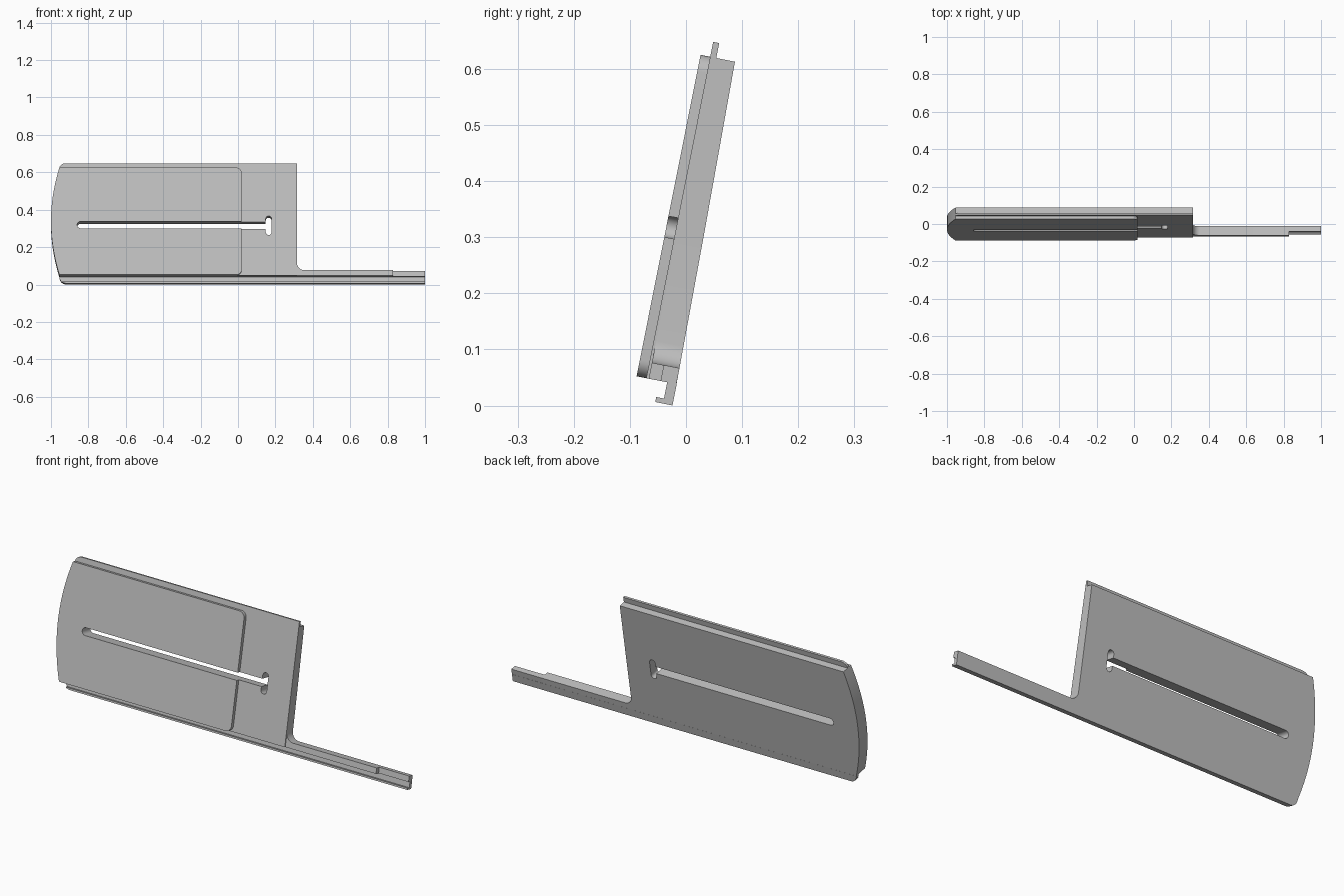
import bpy, bmesh, math
from mathutils import Matrix

if "Cube" in bpy.data.objects:
    bpy.data.objects.remove(bpy.data.objects["Cube"])

TILT = math.radians(11.25)
BOTTOM, TOP, MID = 0.034, 0.618, 0.306      # heights measured along the leaning plate
# maps (x, height along plate, depth towards back) to the leaning plate
s, c = math.sin(TILT), math.cos(TILT)
LEAN = Matrix(((1, 0, 0, 0), (0, s, c, 0), (0, c, -s, 0), (0, 0, 0, 1)))

grey = bpy.data.materials.new("light grey")
grey.use_nodes = True
grey.diffuse_color = (0.52, 0.52, 0.52, 1)
grey.node_tree.nodes["Principled BSDF"].inputs["Base Color"].default_value = (0.52, 0.52, 0.52, 1)


def back_depth(v):
    """The back is slightly wedge shaped, with a crease at mid height."""
    if v < MID:
        return -0.0235 - 0.0045 * v / MID
    return -0.028 - 0.006 * (v - MID) / (TOP - MID)


def arc(cx, cy, rx, ry, a0, a1, n=8):
    angles = [math.radians(a0 + (a1 - a0) * i / n) for i in range(n + 1)]
    return [(cx + rx * math.cos(a), cy + ry * math.sin(a)) for a in angles]


def bowed_end(n=20):
    """Curved left end, from top to bottom."""
    mid, half = (TOP + BOTTOM) / 2, (TOP - BOTTOM) / 2
    return [(-1 + 0.045 * t * t, mid + half * t) for t in (1 - 2 * i / n for i in range(n + 1))]


def slab(name, outline, front, back=None, cutter=None):
    """Extrude an outline from front depth to back depth (None = wedge back)."""
    bm = bmesh.new()
    face = bm.faces.new([bm.verts.new((u, v, front)) for u, v in outline])
    ext = bmesh.ops.extrude_face_region(bm, geom=[face])
    rear = [g for g in ext["geom"] if isinstance(g, bmesh.types.BMVert)]
    for v in rear:
        v.co.z = 0.0 if back is None else back
    if back is None:
        bmesh.ops.bisect_plane(bm, geom=bm.verts[:] + bm.edges[:] + bm.faces[:],
                               plane_co=(0, MID, 0), plane_no=(0, 1, 0))
        for v in bm.verts:
            if v.co.z > -0.01:
                v.co.z = back_depth(v.co.y)
    bm.transform(LEAN)
    bmesh.ops.recalc_face_normals(bm, faces=bm.faces)
    mesh = bpy.data.meshes.new(name)
    bm.to_mesh(mesh)
    bm.free()
    mesh.materials.append(grey)
    ob = bpy.data.objects.new(name, mesh)
    bpy.context.collection.objects.link(ob)
    bpy.ops.object.select_all(action="DESELECT")
    ob.select_set(True)
    bpy.context.view_layer.objects.active = ob
    if cutter:
        mod = ob.modifiers.new("slot", "BOOLEAN")
        mod.operation, mod.solver, mod.object = "DIFFERENCE", "EXACT", cutter
        bpy.ops.object.modifier_apply(modifier=mod.name)
    bpy.ops.object.shade_smooth_by_angle(angle=math.radians(25))
    return ob


# Slot cutter: long slot with a rounded left end and a crossbar at the right
r, bar = 0.019, 0.016
slot = (arc(-0.86 + r, MID, r, r, 90, 270, 12)
        + [(0.148, MID - r)]
        + arc(0.164, 0.270, bar, bar, 180, 360)
        + arc(0.164, 0.342, bar, bar, 0, 180)
        + [(0.148, MID + r)])
cutter = slab("slot_cutter", slot, -0.2, 0.1)
cutter.hide_render = True

# Raised front panel with rounded right corners
R = 0.03
panel = (arc(0.02 - R, BOTTOM + R, R, R, -90, 0)
         + arc(0.02 - R, TOP - R, R, R, 0, 90) + bowed_end())
slab("front_panel", panel, -0.0965, -0.079, cutter)

# Thin facing layer of the main plate
slab("plate_face", [(0.315, BOTTOM), (0.315, TOP)] + bowed_end(), -0.079, -0.0745, cutter)

# Main plate with the filleted arm running out to the right
plate = ([(0.83, BOTTOM), (0.83, 0.063)] + arc(0.355, 0.103, 0.04, 0.04, 270, 180)
         + [(0.315, TOP)] + bowed_end())
slab("main_plate_and_arm", plate, -0.0745, None, cutter)

# Thinner tip of the arm
slab("arm_tip", [(0.83, BOTTOM), (1, BOTTOM), (1, 0.063), (0.83, 0.063)], -0.053, -0.0243)

# Tongue along the top edge
slab("top_tongue", [(-0.955, TOP), (0.315, TOP), (0.315, 0.645)]
     + arc(-0.92, TOP, 0.035, 0.027, 90, 180)[:-1], -0.079, -0.068)

# Hooked rail along the bottom edge: web and forward lip
slab("rail_web", [(1, BOTTOM), (-0.955, BOTTOM)]
     + arc(-0.92, BOTTOM, 0.035, 0.0385, 180, 270)[1:] + [(1, -0.0045)], -0.041, -0.0237)
slab("rail_lip", [(1, 0.0045), (-0.942, 0.0045), (-0.934, -0.001), (-0.92, -0.0045),
                  (1, -0.0045)], -0.055, -0.041)

bpy.data.objects.remove(cutter)
